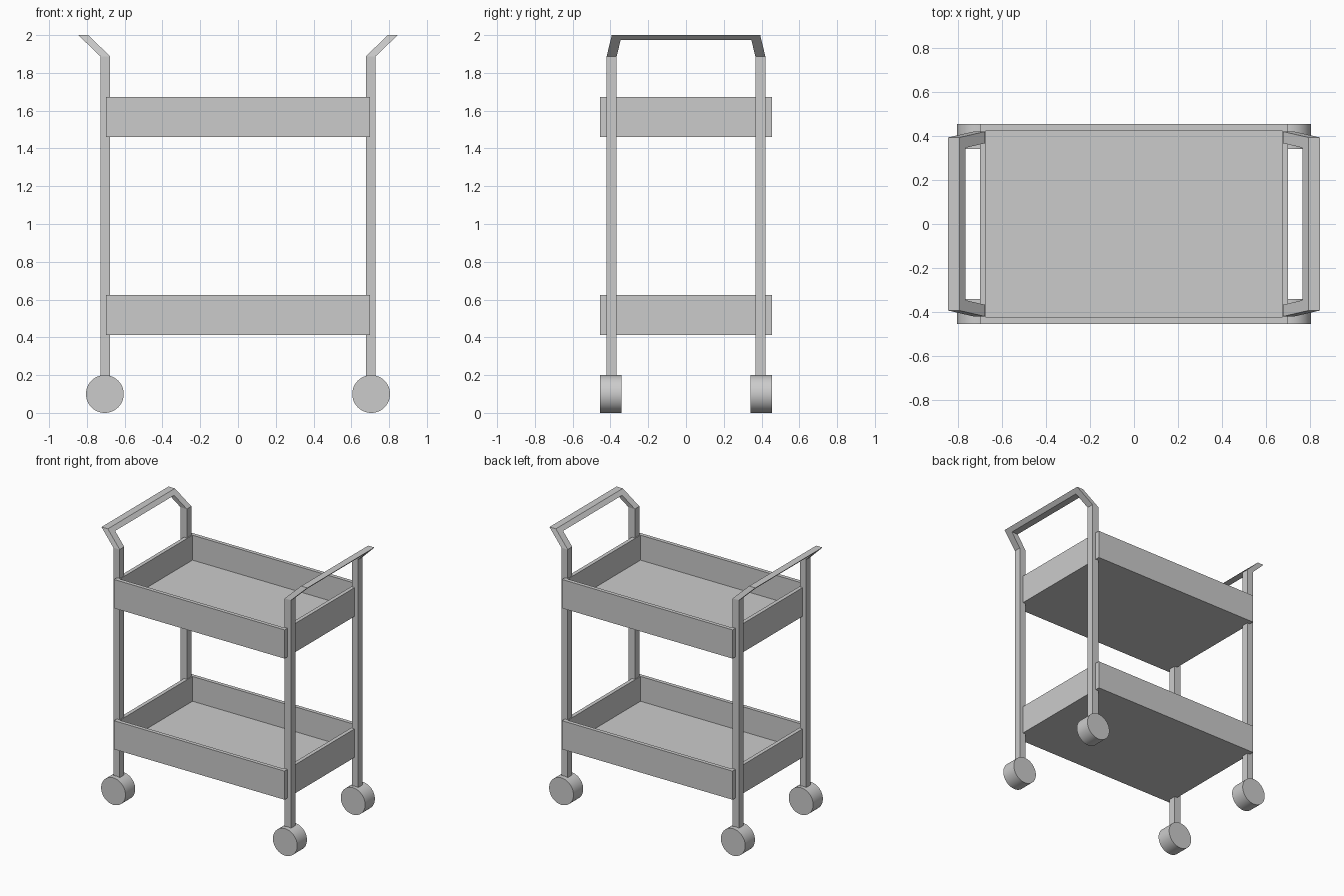
import bpy, bmesh
from math import pi
from mathutils import Matrix, Vector

if "Cube" in bpy.data.objects:
    bpy.data.objects.remove(bpy.data.objects["Cube"])


def add_object(name, bm):
    bmesh.ops.recalc_face_normals(bm, faces=bm.faces)
    mesh = bpy.data.meshes.new(name)
    bm.to_mesh(mesh)
    bm.free()
    obj = bpy.data.objects.new(name, mesh)
    bpy.context.collection.objects.link(obj)
    return obj


def box_mesh(lo, hi):
    lo, hi = Vector(lo), Vector(hi)
    bm = bmesh.new()
    bmesh.ops.create_cube(bm, size=1, matrix=Matrix.Translation((lo + hi) / 2)
                          @ Matrix.Diagonal((*(hi - lo), 1)))
    return bm


# Open trays: a box whose top is inset and pushed down to the floor
def tray(name, z0, z1, wall=0.04, floor=0.028):
    bm = box_mesh((-0.70, -0.454, z0), (0.70, 0.454, z1))
    top = max(bm.faces, key=lambda f: f.calc_center_median().z)
    bmesh.ops.inset_region(bm, faces=[top], thickness=wall)
    cavity = bmesh.ops.extrude_discrete_faces(bm, faces=[top])["faces"][0]
    bmesh.ops.translate(bm, verts=cavity.verts, vec=(0, 0, z0 + floor - z1))
    add_object(name, bm)


tray("upper_tray", 1.46, 1.673)
tray("lower_tray", 0.413, 0.625)


# Handle: U outline in the side plane, leaning outwards as it rises
def handle(name, side):
    half = [(0.42, 1.888), (0.393, 2.0)]
    inner = [(0.367, 1.888), (0.346, 1.974)]
    outline = (half + [(-y, z) for y, z in reversed(half)]
               + [(-y, z) for y, z in inner] + inner[::-1])
    bm = bmesh.new()
    rings = []
    for x0 in (0.677, 0.729):
        rings.append([bm.verts.new((side * (x0 + (z - 1.888) * 1.04), y, z))
                      for y, z in outline])
    a, b = rings
    n = len(outline)
    for i in range(n):
        j = (i + 1) % n
        bm.faces.new((a[i], a[j], b[j], b[i]))
    # Each broad side is two arms and a crossbar
    for r in rings:
        for quad in ((0, 1, 6, 7), (1, 2, 5, 6), (2, 3, 4, 5)):
            bm.faces.new([r[k] for k in quad])
    add_object(name, bm)


for side, s_name in ((-1, "left"), (1, "right")):
    handle(s_name + "_handle", side)
    for end, e_name in ((-1, "front"), (1, "back")):
        # Corner posts
        xs = sorted((side * 0.677, side * 0.729))
        ys = sorted((end * 0.367, end * 0.42))
        add_object(f"{e_name}_{s_name}_post",
                   box_mesh((xs[0], ys[0], 0.19), (xs[1], ys[1], 1.888)))
        # Wheels
        bm = bmesh.new()
        bmesh.ops.create_cone(
            bm, cap_ends=True, segments=48, radius1=0.1, radius2=0.1, depth=0.114,
            matrix=Matrix.Translation((side * 0.705, end * 0.398, 0.1))
            @ Matrix.Rotation(pi / 2, 4, 'X'))
        wheel = add_object(f"{e_name}_{s_name}_wheel", bm)
        bpy.ops.object.select_all(action='DESELECT')
        wheel.select_set(True)
        bpy.context.view_layer.objects.active = wheel
        bpy.ops.object.shade_smooth_by_angle()
